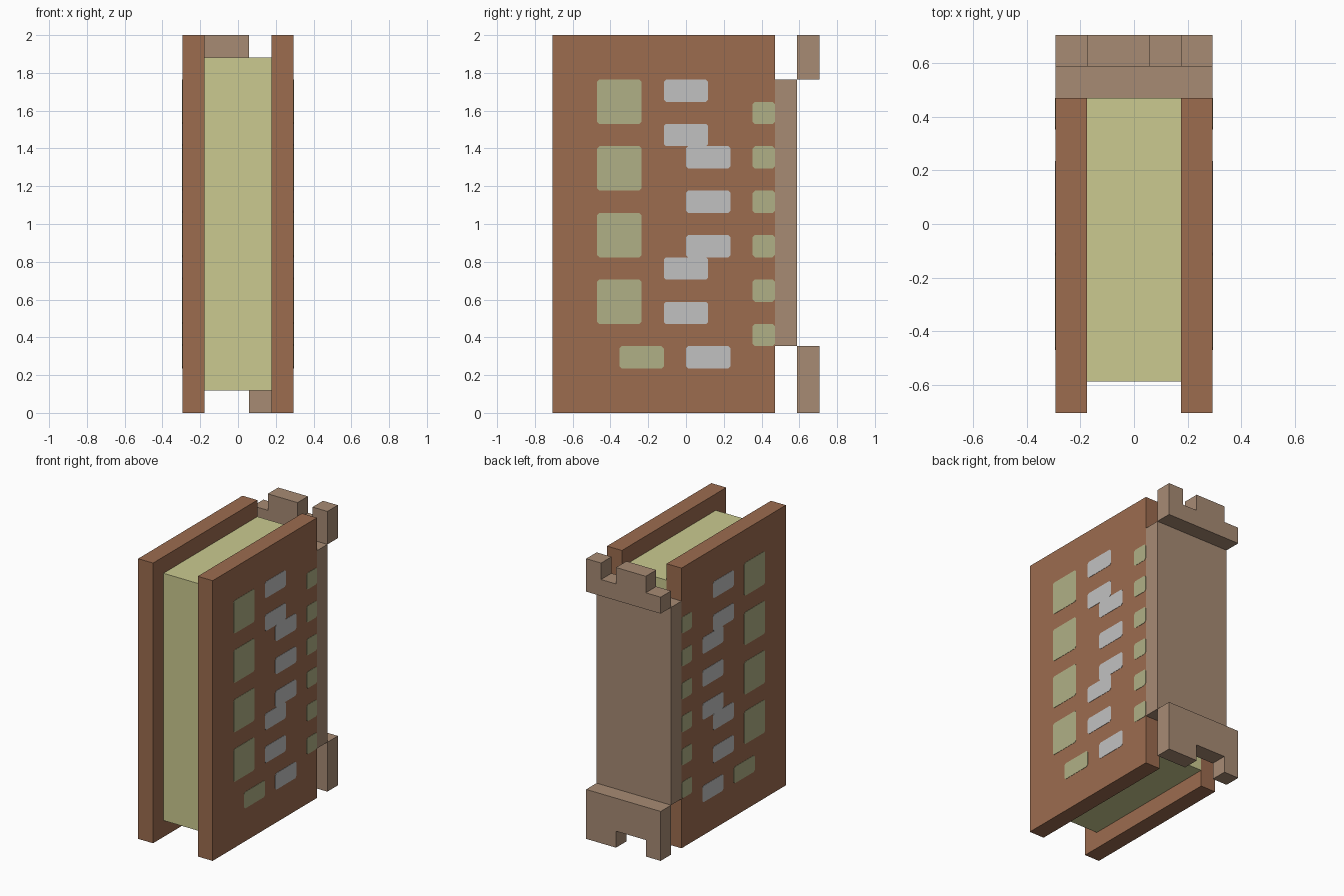
import bpy, bmesh

if "Cube" in bpy.data.objects:
    bpy.data.objects.remove(bpy.data.objects["Cube"])

U = 2 / 17  # grid unit: the model is 5 x 12 x 17 units


def material(name, hex_code):
    srgb = [int(hex_code[i:i + 2], 16) / 255 for i in (0, 2, 4)]
    lin = [c / 12.92 if c <= 0.04045 else ((c + 0.055) / 1.055) ** 2.4 for c in srgb]
    m = bpy.data.materials.new(name)
    m.diffuse_color = (*lin, 1)
    m.use_nodes = True
    m.node_tree.nodes["Principled BSDF"].inputs["Base Color"].default_value = m.diffuse_color
    return m


LEATHER = material("brown leather", "9C6C4F")
SPINE = material("tan spine", "A78B74")
PAPER = material("cream paper", "CBCA90")
GREEN = material("sage green", "B0B086")
SILVER = material("silver grey", "C1C1C1")


def finish(name, bm, mat):
    bmesh.ops.recalc_face_normals(bm, faces=bm.faces)
    mesh = bpy.data.meshes.new(name)
    bm.to_mesh(mesh)
    bm.free()
    mesh.materials.append(mat)
    obj = bpy.data.objects.new(name, mesh)
    bpy.context.collection.objects.link(obj)
    return obj


def prism(bm, points, offset):
    """Extrude a flat outline by an offset vector."""
    face = bm.faces.new([bm.verts.new(p) for p in points])
    ext = bmesh.ops.extrude_face_region(bm, geom=[face])
    verts = [g for g in ext["geom"] if isinstance(g, bmesh.types.BMVert)]
    bmesh.ops.translate(bm, verts=verts, vec=offset)


def box(name, x, y, z, mat):
    """Box from ranges in grid units."""
    bm = bmesh.new()
    pts = [(x[0] * U, y[0] * U, z[0] * U), (x[1] * U, y[0] * U, z[0] * U),
           (x[1] * U, y[0] * U, z[1] * U), (x[0] * U, y[0] * U, z[1] * U)]
    prism(bm, pts, (0, (y[1] - y[0]) * U, 0))
    return finish(name, bm, mat)


# Covers, page block and spine
box("left_cover", (-2.5, -1.5), (-6, 4), (0, 17), LEATHER)
box("right_cover", (1.5, 2.5), (-6, 4), (0, 17), LEATHER)
box("pages", (-1.5, 1.5), (-5, 4), (1, 16), PAPER)
box("spine", (-2.5, 2.5), (4, 5), (3, 15), SPINE)


# Notched caps behind the spine ends
def cap(name, outline):
    bm = bmesh.new()
    prism(bm, [(x * U, 5 * U, z * U) for x, z in outline], (0, U, 0))
    finish(name, bm, SPINE)


cap("top_spine_cap", [(-2.5, 15), (2.5, 15), (2.5, 17), (1.5, 17), (1.5, 16),
                      (0.5, 16), (0.5, 17), (-1.5, 17), (-1.5, 16), (-2.5, 16)])
cap("bottom_spine_cap", [(-2.5, 3), (-2.5, 0), (-1.5, 0), (-1.5, 1), (0.5, 1),
                         (0.5, 0), (2.5, 0), (2.5, 3)])

# Cover patches: (y, z, width, height) in grid units
green = [(-4, z, 2, 2) for z in (4, 7, 10, 13)] + [(-3, 2, 2, 1)]
green += [(3, z, 1, 1) for z in (3, 5, 7, 9, 11, 13)]
silver = [(-1, z, 2, 1) for z in (4, 6, 12, 14)] + [(0, z, 2, 1) for z in (2, 7, 9, 11)]


def patches(name, side, rects, mat):
    """Thin plates with clipped corners on the outside of a cover."""
    bm = bmesh.new()
    c = 0.1
    for y, z, w, h in rects:
        outline = [(y + c, z), (y + w - c, z), (y + w, z + c), (y + w, z + h - c),
                   (y + w - c, z + h), (y + c, z + h), (y, z + h - c), (y, z + c)]
        prism(bm, [(side * 2.5 * U, a * U, b * U) for a, b in outline], (side * 0.002, 0, 0))
    finish(name, bm, mat)


for label, side in (("left", -1), ("right", 1)):
    patches(label + "_green_patches", side, green, GREEN)
    patches(label + "_silver_patches", side, silver, SILVER)
